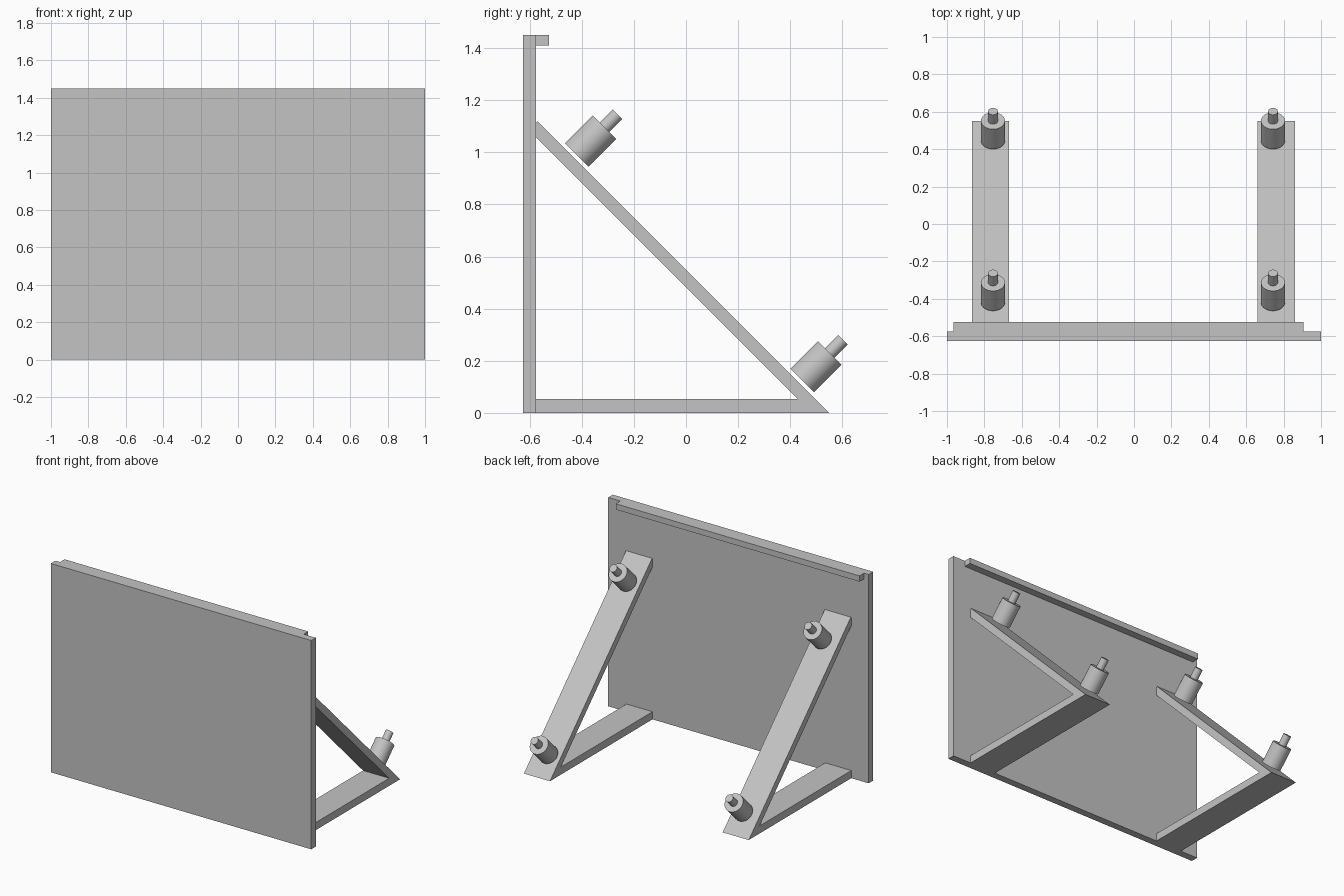
import bpy
import bmesh
import math
from mathutils import Matrix, Vector

if "Cube" in bpy.data.objects:
    bpy.data.objects.remove(bpy.data.objects["Cube"], do_unlink=True)

grey = bpy.data.materials.new("light_grey")
grey.use_nodes = True
grey.diffuse_color = (0.55, 0.55, 0.55, 1)
grey.node_tree.nodes["Principled BSDF"].inputs["Base Color"].default_value = (0.55, 0.55, 0.55, 1)


def finish(name, bm):
    """Turn a bmesh into a named grey object."""
    bmesh.ops.recalc_face_normals(bm, faces=bm.faces)
    mesh = bpy.data.meshes.new(name)
    bm.to_mesh(mesh)
    bm.free()
    mesh.materials.append(grey)
    obj = bpy.data.objects.new(name, mesh)
    bpy.context.collection.objects.link(obj)
    return obj


def prism(name, profile, x0, x1):
    """Extrude a (y, z) profile along x."""
    bm = bmesh.new()
    face = bm.faces.new([bm.verts.new((x0, y, z)) for y, z in profile])
    out = bmesh.ops.extrude_face_region(bm, geom=[face])
    verts = [g for g in out["geom"] if isinstance(g, bmesh.types.BMVert)]
    bmesh.ops.translate(bm, verts=verts, vec=(x1 - x0, 0, 0))
    return finish(name, bm)


def box(name, x0, x1, y0, y1, z0, z1):
    return prism(name, [(y0, z0), (y1, z0), (y1, z1), (y0, z1)], x0, x1)


def rod(name, base, radius, length):
    """Smooth cylinder rising at 45 degrees towards the back."""
    bm = bmesh.new()
    bmesh.ops.create_cone(bm, cap_ends=True, segments=40, radius1=radius, radius2=radius,
                          depth=length, matrix=Matrix.Translation((0, 0, length / 2)))
    bm.transform(Matrix.Translation(base) @ Matrix.Rotation(math.radians(-45), 4, "X"))
    obj = finish(name, bm)
    bpy.ops.object.select_all(action="DESELECT")
    obj.select_set(True)
    bpy.context.view_layer.objects.active = obj
    bpy.ops.object.shade_smooth_by_angle()


# Upright panel and the rail along its top back edge
back = -0.575
box("panel", -1, 1, -0.625, back, 0, 1.45)
box("top_rail", -0.965, 0.907, back, -0.525, 1.41, 1.45)

# V-shaped brackets: flat foot and slanted strut in one profile
bracket = [(back, 0), (0.55, 0), (-0.57, 1.12), (back, 1.115),
           (back, 1.058), (0.43, 0.053), (back, 0.053)]
axis = Vector((0, 1, 1)).normalized()
for side, x0, x1, x_peg in (("right", -0.867, -0.667, -0.754), ("left", 0.66, 0.86, 0.743)):
    prism(f"{side}_bracket", bracket, x0, x1)
    # Stepped pegs standing just off the strut
    for level, y, z in (("lower", 0.446, 0.124), ("upper", -0.419, 0.99)):
        base = Vector((x_peg, y, z))
        rod(f"{side}_{level}_peg_body", base, 0.064, 0.15)
        rod(f"{side}_{level}_peg_pin", base + axis * 0.15, 0.026, 0.071)
